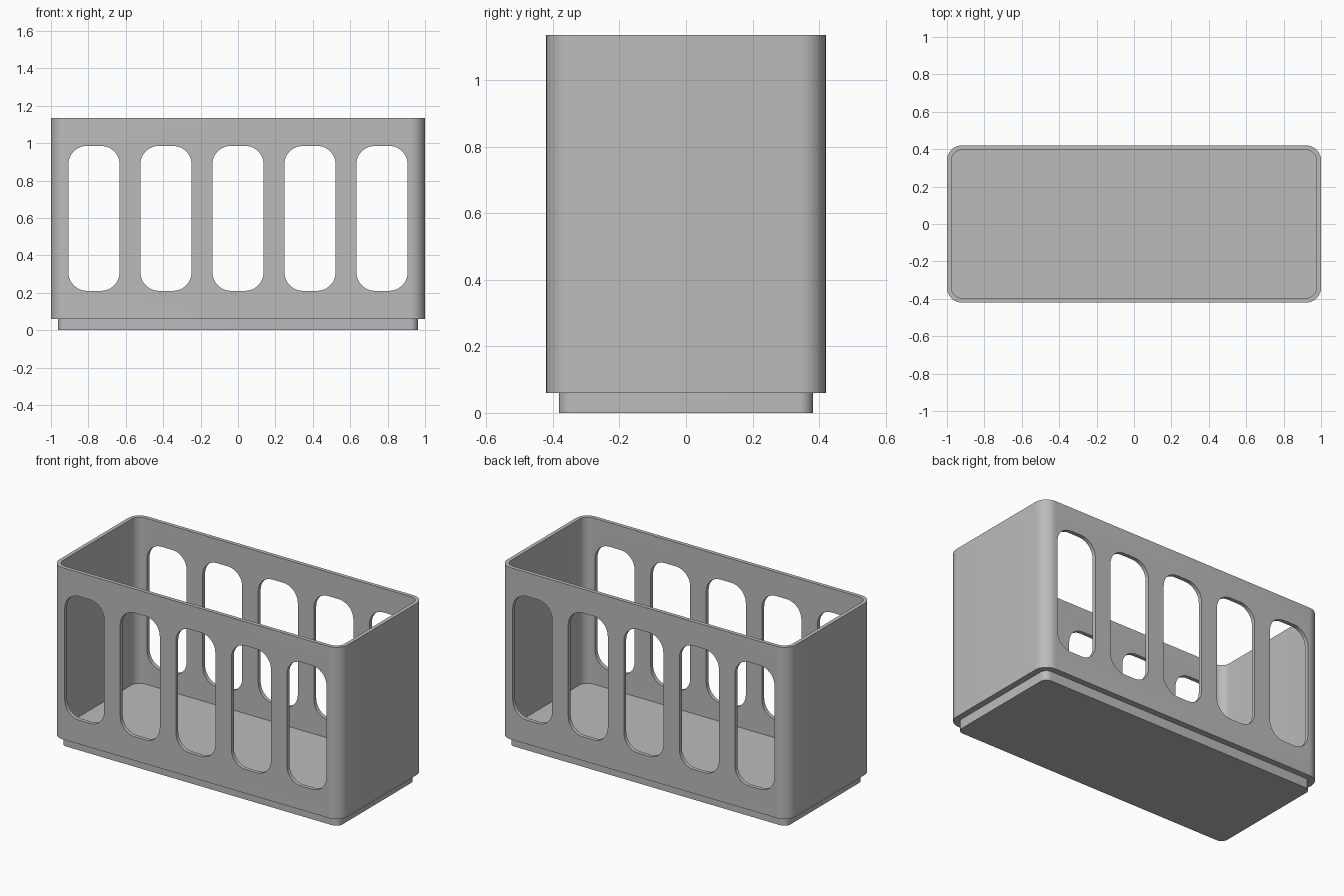
import bpy, bmesh
from math import cos, sin, pi

if "Cube" in bpy.data.objects:
    bpy.data.objects.remove(bpy.data.objects["Cube"], do_unlink=True)

# Material
grey = bpy.data.materials.new("plain grey")
grey.use_nodes = True
colour = (0.5, 0.5, 0.5, 1)
grey.diffuse_color = colour
grey.node_tree.nodes["Principled BSDF"].inputs["Base Color"].default_value = colour


def rounded_rect(half_w, half_h, radius, steps=12):
    """Counter-clockwise outline with rounded corners."""
    points = []
    for corner, (sx, sy) in enumerate([(1, 1), (-1, 1), (-1, -1), (1, -1)]):
        for i in range(steps + 1):
            a = (corner + i / steps) * pi / 2
            points.append((sx * (half_w - radius) + radius * cos(a),
                           sy * (half_h - radius) + radius * sin(a)))
    return points


def loft(name, rings):
    """Bridge a chain of equal-length rings and cap both ends."""
    bm = bmesh.new()
    loops = [[bm.verts.new(p) for p in ring] for ring in rings]
    for a, b in zip(loops, loops[1:]):
        for i in range(len(a)):
            j = (i + 1) % len(a)
            bm.faces.new((a[i], a[j], b[j], b[i]))
    bm.faces.new(loops[0][::-1])
    bm.faces.new(loops[-1])
    bmesh.ops.recalc_face_normals(bm, faces=bm.faces)
    mesh = bpy.data.meshes.new(name)
    bm.to_mesh(mesh)
    bm.free()
    mesh.materials.append(grey)
    obj = bpy.data.objects.new(name, mesh)
    bpy.context.collection.objects.link(obj)
    return obj


# Open box: recessed foot, outer wall, rim, inner wall and floor
half_x, half_y, height, wall, step = 1.0, 0.42, 1.135, 0.024, 0.038
foot_z, floor_z, corner = 0.06, 0.095, 0.08
profile = [(step, 0), (step, foot_z), (0, foot_z),
           (0, height), (wall, height), (wall, floor_z)]
box = loft("open_box", [
    [(x, y, z) for x, y in rounded_rect(half_x - d, half_y - d, corner - d)]
    for d, z in profile])

# Five rounded slots through the front and back walls
slot_w, slot_bottom, slot_top, pitch = 0.274, 0.21, 0.985, 0.385
mid = (slot_bottom + slot_top) / 2
outline = rounded_rect(slot_w / 2, (slot_top - slot_bottom) / 2, 0.1)
for i in range(-2, 3):
    cutter = loft("slot_cutter", [
        [(x + i * pitch, y, z + mid) for x, z in outline] for y in (-0.6, 0.6)])
    cutter.hide_render = True
    cut = box.modifiers.new("slot", "BOOLEAN")
    cut.operation = "DIFFERENCE"
    cut.solver = "EXACT"
    cut.object = cutter
    bpy.context.view_layer.objects.active = box
    bpy.ops.object.modifier_apply(modifier=cut.name)
    bpy.data.objects.remove(cutter, do_unlink=True)

# Smooth corners, sharp edges
bpy.ops.object.select_all(action="DESELECT")
box.select_set(True)
bpy.context.view_layer.objects.active = box
bpy.ops.object.shade_smooth_by_angle(angle=pi / 6)
